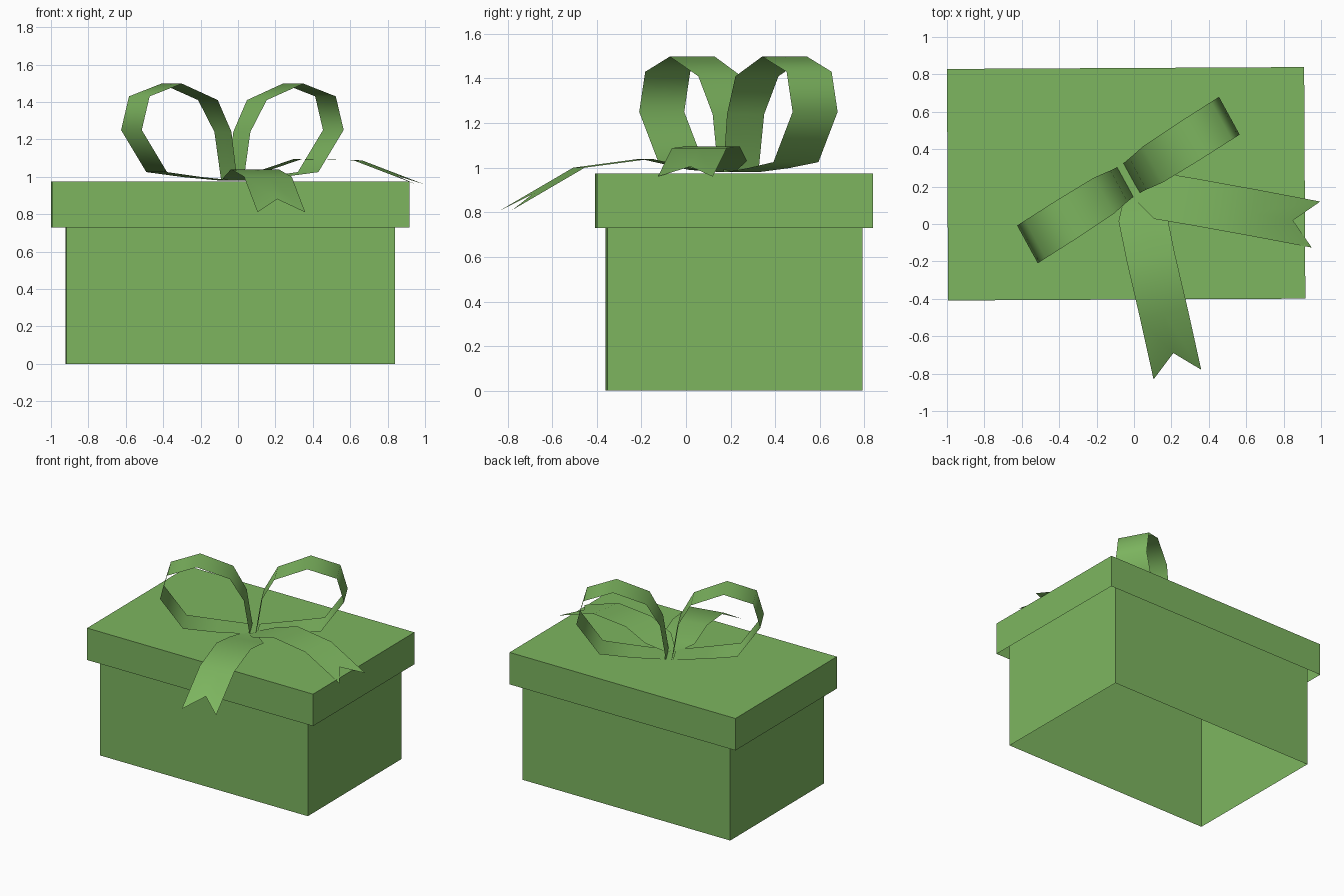
import bpy, bmesh, math
from mathutils import Vector, Matrix

cube = bpy.data.objects.get("Cube")
if cube:
    bpy.data.objects.remove(cube)

# One green for the whole gift
green = bpy.data.materials.new("leaf_green")
green.use_nodes = True
color = (0.205, 0.465, 0.115, 1)
green.diffuse_color = color
shader = next(n for n in green.node_tree.nodes if n.type == 'BSDF_PRINCIPLED')
shader.inputs["Base Color"].default_value = color
shader.inputs["Roughness"].default_value = 0.8


def add_object(name, bm, smooth=False):
    mesh = bpy.data.meshes.new(name)
    for face in bm.faces:
        face.smooth = smooth
    bm.to_mesh(mesh)
    bm.free()
    mesh.materials.append(green)
    obj = bpy.data.objects.new(name, mesh)
    bpy.context.collection.objects.link(obj)
    return obj


def open_box(name, size, bottom, top, closed_top):
    """Thin-walled box without a floor."""
    bm = bmesh.new()
    bmesh.ops.create_cube(bm, size=1)
    bm.normal_update()
    drop = [f for f in bm.faces
            if f.normal.z < -0.5 or (f.normal.z > 0.5 and not closed_top)]
    bmesh.ops.delete(bm, geom=drop, context='FACES_ONLY')
    bmesh.ops.scale(bm, vec=(size[0], size[1], top - bottom), verts=bm.verts)
    obj = add_object(name, bm)
    obj.location = (-0.042, 0.215, (bottom + top) / 2)
    obj.rotation_euler.z = math.radians(0.3)
    return obj


def ribbon(name, sections, across, notch=None):
    """Sheet through (centre, width) sections; notch moves the last midpoint."""
    bm = bmesh.new()
    rows = []
    for centre, width in sections:
        rows.append([bm.verts.new(Vector(centre) + across * width * s)
                     for s in (-0.5, 0, 0.5)])
    if notch:
        rows[-1][1].co += Vector(notch)
    for a, b in zip(rows, rows[1:]):
        for i in range(2):
            bm.faces.new((a[i], a[i + 1], b[i + 1], b[i]))
    return add_object(name, bm, smooth=True)


# Box and lid
open_box("box_body", (1.755, 1.142), 0, 0.97, False)
open_box("box_lid", (1.91, 1.238), 0.73, 0.975, True)

# Bow loops: (distance from knot, height, width), used on both sides
loop_profile = [(0.02, 0.98, 0.18), (0.06, 1.24, 0.19), (0.155, 1.41, 0.22),
                (0.385, 1.498, 0.23), (0.59, 1.43, 0.23), (0.64, 1.25, 0.23),
                (0.48, 1.025, 0.23), (0.25, 0.998, 0.21), (0.03, 0.98, 0.17)]
along = Vector((math.cos(math.radians(32.5)), math.sin(math.radians(32.5)), 0))
across = Vector((0.48, -0.877, 0))
knot = Vector((-0.03, 0.235, 0))
for name, side in (("bow_loop_left", 1), ("bow_loop_right", -1)):
    ribbon(name, [(knot + along * r * side + Vector((0, 0, z)), w)
                  for r, z, w in loop_profile], across)

# Ribbon tails with swallowtail ends
ribbon("front_tail",
       [((-0.01, 0.17, 0.98), 0.08), ((0.045, 0.04, 0.99), 0.26),
        ((0.09, -0.18, 1.04), 0.26), ((0.16, -0.48, 1.0), 0.26),
        ((0.232, -0.805, 0.81), 0.26)],
       Vector((0.98, 0.2, 0)), notch=(-0.022, 0.115, 0.07))
ribbon("side_tail",
       [((0.0, 0.18, 0.98), 0.08), ((0.13, 0.15, 1.03), 0.25),
        ((0.32, 0.118, 1.095), 0.25), ((0.64, 0.06, 1.088), 0.25),
        ((0.973, -0.003, 0.96), 0.25)],
       Vector((0.18, 0.984, 0)), notch=(-0.123, 0.022, 0.045))
